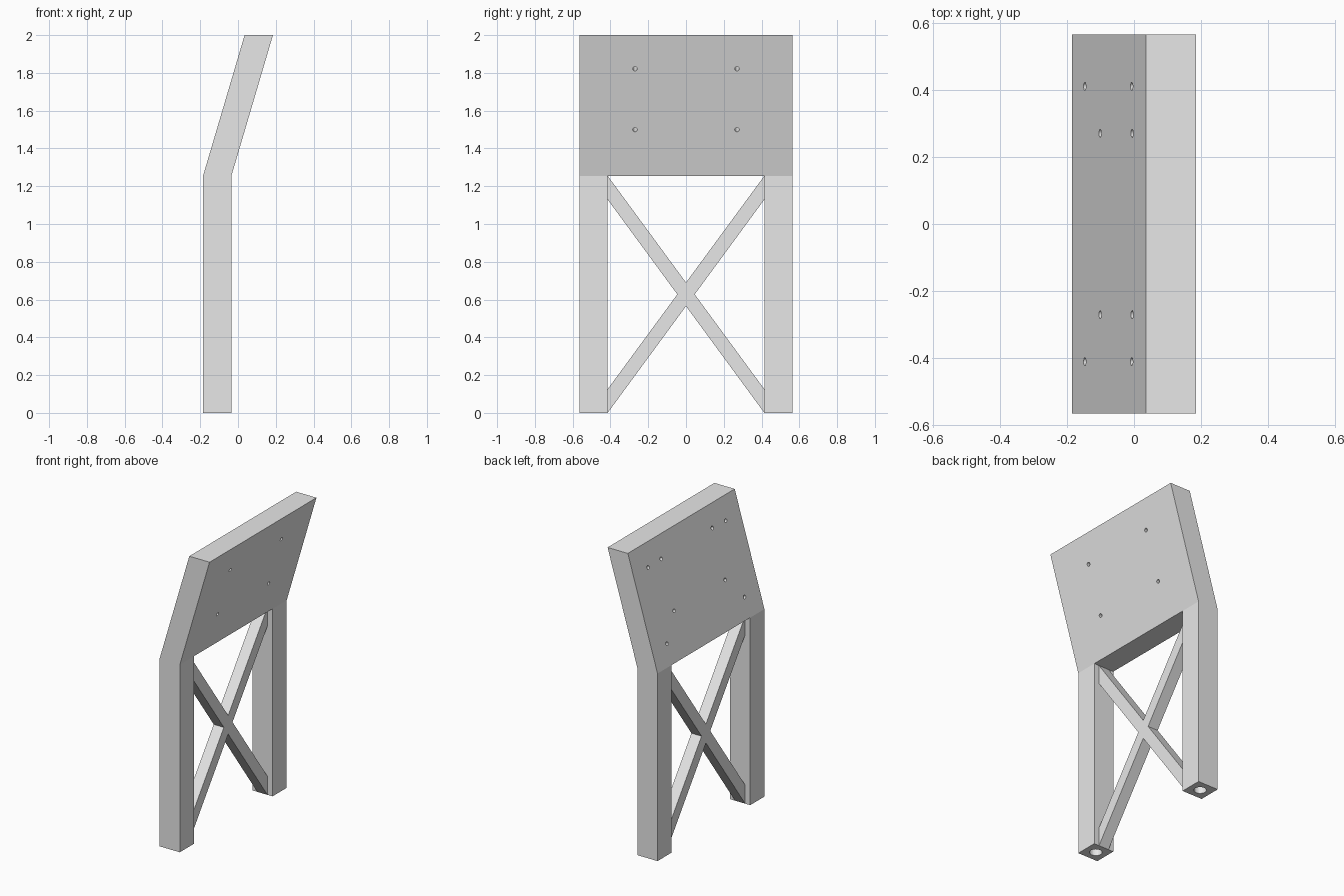
import bpy, bmesh
from math import atan2, pi
from mathutils import Matrix, Vector

cube = bpy.data.objects.get("Cube")
if cube:
    bpy.data.objects.remove(cube, do_unlink=True)

grey = bpy.data.materials.new("light grey")
grey.use_nodes = True
colour = (0.8, 0.8, 0.8, 1)
grey.diffuse_color = colour
grey.node_tree.nodes["Principled BSDF"].inputs["Base Color"].default_value = colour

# Main dimensions
THICK = 0.15                  # thickness along x
BACK = -0.185                 # back face of the legs
LEAN = 0.22                   # how far the panel leans towards +x
BEND, TOP = 1.255, 2.0        # height of the bend and of the top
OUTER, INNER = 0.565, 0.415   # outer and inner side of each leg


def finish(name, bm):
    bmesh.ops.recalc_face_normals(bm, faces=bm.faces)
    mesh = bpy.data.meshes.new(name)
    bm.to_mesh(mesh)
    bm.free()
    mesh.materials.append(grey)
    obj = bpy.data.objects.new(name, mesh)
    bpy.context.collection.objects.link(obj)
    return obj


def prism(name, points, offset):
    """Extrude a closed outline by an offset vector."""
    bm = bmesh.new()
    face = bm.faces.new([bm.verts.new(p) for p in points])
    new = bmesh.ops.extrude_face_region(bm, geom=[face])["geom"]
    verts = [v for v in new if isinstance(v, bmesh.types.BMVert)]
    bmesh.ops.translate(bm, verts=verts, vec=offset)
    return finish(name, bm)


def drill(bm, centre, radius, length, tilt=0.0):
    """Add a cylinder whose axis is z turned by tilt about y."""
    matrix = Matrix.Translation(centre) @ Matrix.Rotation(tilt, 4, "Y")
    bmesh.ops.create_cone(bm, cap_ends=True, segments=24, radius1=radius,
                          radius2=radius, depth=length, matrix=matrix)


# Frame: bent side profile run across the full width
front = BACK + THICK
profile = [(BACK, 0), (front, 0), (front, BEND), (front + LEAN, TOP),
           (BACK + LEAN, TOP), (BACK, BEND)]
frame = prism("bent_frame", [(x, -OUTER, z) for x, z in profile],
              (0, 2 * OUTER, 0))

# Cutters: opening between the legs, screw holes and leg sockets
bm = bmesh.new()
opening = Matrix.Translation((BACK, 0, BEND / 2 - 0.1)) @ Matrix.Diagonal(
    (1, 2 * INNER, BEND + 0.2, 1))
bmesh.ops.create_cube(bm, size=1, matrix=opening)

slope = LEAN / (TOP - BEND)
axis = Vector((1, 0, -slope)).normalized()   # into the panel from its back
tilt = pi / 2 + atan2(LEAN, TOP - BEND)


def panel_hole(y, z, depth):
    start = Vector((BACK + (z - BEND) * slope, y, z))
    drill(bm, start + axis * (depth - 0.02) / 2, 0.012, depth + 0.02, tilt)


for side in (-1, 1):
    for z in (1.54, 1.862):
        panel_hole(side * 0.27, z, 0.18)     # through holes
    for z in (1.385, 1.858):
        panel_hole(side * 0.41, z, 0.07)     # blind holes
    drill(bm, (BACK + THICK / 2, side * (INNER + OUTER) / 2, 0.05), 0.038, 0.3)

cutter = finish("cutter", bm)
cutter.hide_render = True
mod = frame.modifiers.new("cut", "BOOLEAN")
mod.operation = "DIFFERENCE"
mod.solver = "EXACT"
mod.object = cutter
bpy.context.view_layer.objects.active = frame
bpy.ops.object.modifier_apply(modifier=mod.name)
bpy.data.objects.remove(cutter, do_unlink=True)

# Cross brace: X outline, half as thick as the legs
w, h, t = INNER, BEND, 0.125
notch = w * t / (h - t)
outline = [(-w, 0), (0, (h - t) / 2), (w, 0), (w, t), (notch, h / 2),
           (w, h - t), (w, h), (0, (h + t) / 2), (-w, h), (-w, h - t),
           (-notch, h / 2), (-w, t)]
prism("cross_brace", [(BACK + THICK / 4, y, z) for y, z in outline],
      (THICK / 2, 0, 0))
